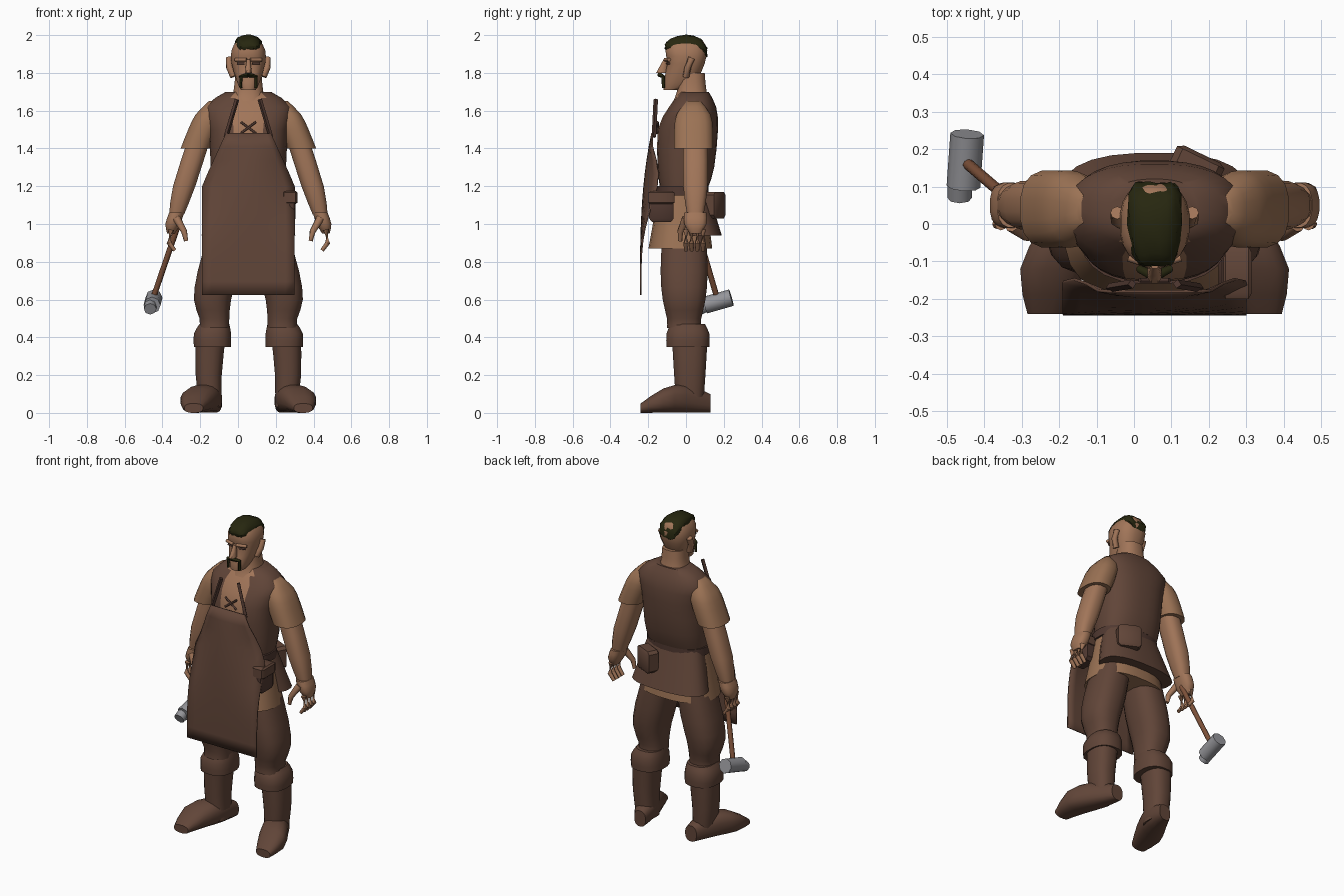
import bpy, bmesh, math, random
from mathutils import Vector, Matrix

random.seed(4)
if "Cube" in bpy.data.objects:
    bpy.data.objects.remove(bpy.data.objects["Cube"], do_unlink=True)

# The body is symmetric about this x; parts are modelled around zero
BODY_X = .055


def material(name, red, green, blue):
    mat = bpy.data.materials.new(name)
    mat.use_nodes = True
    mat.diffuse_color = (red, green, blue, 1)
    shader = mat.node_tree.nodes["Principled BSDF"]
    shader.inputs["Base Color"].default_value = (red, green, blue, 1)
    return mat


skin = material("skin", .36, .18, .1)
linen = material("linen shirt", .33, .17, .09)
leather = material("brown leather", .12, .06, .04)
dark_leather = material("dark strap leather", .08, .04, .03)
hair_colour = material("dark olive hair", .02, .02, .005)
wood = material("handle wood", .2, .08, .04)
steel = material("hammer steel", .3, .3, .32)


def finish(name, bm, mat, sharp_angle=50):
    """Turn a bmesh into a smooth shaded object that keeps its sharp edges."""
    bmesh.ops.recalc_face_normals(bm, faces=bm.faces)
    bmesh.ops.translate(bm, verts=bm.verts, vec=(BODY_X, 0, 0))
    mesh = bpy.data.meshes.new(name)
    bm.to_mesh(mesh)
    bm.free()
    mesh.materials.append(mat)
    mesh.shade_smooth()
    mesh.set_sharp_from_angle(angle=math.radians(sharp_angle))
    obj = bpy.data.objects.new(name, mesh)
    bpy.context.collection.objects.link(obj)
    return obj


def bridge(bm, rings):
    """Join rings of points with quads and cap both ends."""
    rows = [[bm.verts.new(point) for point in ring] for ring in rings]
    for low, high in zip(rows, rows[1:]):
        for i in range(len(low)):
            bm.faces.new((low[i - 1], low[i], high[i], high[i - 1]))
    bm.faces.new(rows[0])
    bm.faces.new(rows[-1])


def with_midpoints(sections):
    """Add a smoothly interpolated section between each neighbouring pair."""
    keys = [Vector(section) for section in sections]
    result = [keys[0]]
    for i in range(1, len(keys)):
        before, after = keys[max(i - 2, 0)], keys[min(i + 1, len(keys) - 1)]
        result += [((keys[i - 1] + keys[i]) * 9 - before - after) / 16, keys[i]]
    return result


def loft(name, sections, mat, axis="z", side=1, sides=16, jitter=0):
    """Skin rounded sections: position along axis, centre and half width, lower and upper limit."""
    def squared(value):
        return math.copysign(abs(value) ** .8, value)

    def noise():
        return random.uniform(-jitter, jitter)

    rings = []
    for along, centre, half, low, high in with_midpoints(sections):
        ring = []
        for i in range(sides):
            angle = math.tau * (i + .5) / sides
            x = side * (centre + half * squared(math.cos(angle)))
            other = (low + high) / 2 + (high - low) / 2 * squared(math.sin(angle))
            y, z = (other, along) if axis == "z" else (along, other)
            ring.append((x + noise(), y + noise(), z + noise()))
        rings.append(ring)
    bm = bmesh.new()
    bridge(bm, rings)
    return finish(name, bm, mat)


def trunk(name, sections, mat, **options):
    """Central loft from (position, half width, lower limit, upper limit)."""
    return loft(name, [(along, 0, half, low, high) for along, half, low, high in sections],
                mat, **options)


def limb(name, sections, mat, side=1, y=0, depth=1):
    """Upright loft from (height, x, radius), with one depth ratio."""
    return loft(name, [(z, x, r, y - r * depth, y + r * depth) for z, x, r in sections],
                mat, side=side)


def tube(name, points, radius, mat, side=1, sides=8, tip=1):
    """Round tube through the points, tapering towards its tip."""
    path = [Vector((x * side, y, z)) for x, y, z in points]
    last = len(path) - 1
    rings = []
    for i, point in enumerate(path):
        heading = path[min(i + 1, last)] - path[max(i - 1, 0)]
        turn = heading.to_track_quat("Z", "Y").to_matrix()
        spoke = Vector((radius * (1 + (tip - 1) * i / last), 0, 0))
        rings.append([point + turn @ Matrix.Rotation(math.tau * k / sides, 3, "Z") @ spoke
                      for k in range(sides)])
    bm = bmesh.new()
    bridge(bm, rings)
    return finish(name, bm, mat)


def box(name, centre, size, mat, spin=0):
    """Bevelled block turned about z."""
    bm = bmesh.new()
    bmesh.ops.create_cube(bm, size=1)
    bmesh.ops.bevel(bm, geom=bm.edges[:], offset=.12, segments=1, affect="EDGES")
    turn = Matrix.Rotation(spin, 4, "Z")
    bm.transform(Matrix.Translation(centre) @ turn @ Matrix.Diagonal((*size, 1)))
    return finish(name, bm, mat, sharp_angle=30)


# Vest, with the bare chest showing through its open front
vest = trunk("vest", [(1.2, .19, -.14, .12), (1.3, .2, -.15, .15), (1.5, .21, -.15, .17),
                      (1.62, .23, -.09, .16), (1.7, .12, -.03, .12)], leather, sides=32)
vest.data.materials.append(skin)
for face in vest.data.polygons:
    in_opening = abs(face.center.x - BODY_X) < .085 and face.center.z > 1.4
    if in_opening and face.normal.y < -.1:
        face.material_index = 1

# Clothing and pouches around the hips
trunk("belt", [(1.15, .2, -.16, .12), (1.2, .2, -.16, .12)], dark_leather, sides=24)
trunk("shirt_tail", [(.87, .24, -.2, .14), (1.2, .18, -.14, .1)], linen, sides=24)
trunk("vest_skirt", [(.94, .25, -.03, .19), (1.2, .18, -.07, .11)], leather, sides=24)
box("side_pouch", (.21, -.13, 1.09), (.08, .13, .16), dark_leather)
box("side_pouch_flap", (.22, -.13, 1.14), (.08, .14, .07), leather)
box("back_pouch", (.11, .15, 1.1), (.14, .08, .14), leather, spin=-.45)

# Neck, head and cropped hair
limb("neck", [(1.65, 0, .1), (1.7, 0, .08), (1.8, 0, .07)], skin, y=.03)
trunk("head", [(1.71, .04, -.12, -.03), (1.75, .06, -.12, .05), (1.85, .09, -.1, .1),
               (1.92, .09, -.11, .11), (1.97, .06, -.08, .09), (1.99, .02, -.03, .04)],
      skin, sides=20)
trunk("nose", [(1.8, .02, -.16, -.1), (1.87, .01, -.12, -.1)], skin, sides=8)
trunk("hair", [(-.11, .04, 1.93, 1.95), (-.08, .06, 1.9, 1.98), (0, .07, 1.9, 2),
               (.08, .07, 1.9, 1.98), (.11, .05, 1.88, 1.93)],
      hair_colour, axis="y", sides=24, jitter=.004)

for side, word in ((1, "left"), (-1, "right")):
    # Face details
    tube(word + "_ear", [(.08, 0, 1.78), (.1, .01, 1.83), (.1, .03, 1.88)], .018, skin, side)
    tube(word + "_brow", [(.01, -.11, 1.87), (.07, -.09, 1.87)], .01, skin, side)
    tube(word + "_eye", [(.02, -.1, 1.85), (.06, -.09, 1.85)], .006, dark_leather, side)
    tube(word + "_moustache", [(0, -.14, 1.79), (.04, -.12, 1.78), (.04, -.12, 1.72)],
         .013, hair_colour, side, tip=.6)

    # Arm and hand
    limb(word + "_sleeve", [(1.4, .28, .08), (1.5, .24, .08), (1.58, .21, .07), (1.65, .18, .03)],
         linen, side, y=.04, depth=1.3)
    limb(word + "_forearm", [(1.05, .38, .04), (1.2, .34, .06), (1.45, .26, .06)],
         skin, side, y=.05, depth=1.1)
    limb(word + "_palm", [(.95, .41, .02), (1, .4, .04), (1.06, .38, .04)],
         skin, side, y=.05, depth=1.5)
    for finger in range(4):
        y = finger * .03
        tube(f"{word}_finger_{finger}", [(.41, y, .97), (.42, y, .9), (.39, y, .86)],
             .017, skin, side, tip=.6)
    tube(word + "_thumb", [(.38, 0, 1.03), (.34, -.03, .96), (.33, -.03, .91)],
         .022, skin, side, tip=.5)

    # Trousers and boots
    limb(word + "_trouser_leg", [(.45, .18, .08), (.5, .18, .08), (.6, .19, .1),
                                 (.75, .16, .11), (1, .1, .1)], leather, side, y=-.01, depth=1.15)
    limb(word + "_boot_shaft", [(.03, .2, .06), (.2, .21, .07), (.4, .2, .08)],
         leather, side, y=.02, depth=1.2)
    limb(word + "_boot_cuff", [(.35, .19, .1), (.42, .19, .1), (.47, .18, .08)],
         leather, side, y=.01, depth=1.15)
    foot = [(.13, .18, .04, .1), (0, .22, .08, .15), (-.12, .27, .09, .13), (-.24, .29, .05, .05)]
    loft(word + "_boot_foot", [(y, x, half, 0, height) for y, x, half, height in foot],
         leather, axis="y", side=side)

    # Apron straps and chest lacing
    tube(word + "_apron_strap", [(.12, -.17, 1.46), (.06, -.16, 1.66)],
         .012, dark_leather, side, sides=4)
    tube(word + "_chest_lace", [(-.04, -.15, 1.48), (.04, -.15, 1.54)], .006, dark_leather, side)

# Apron: a sheet that narrows over the chest and wraps back at the waist
bm = bmesh.new()
bmesh.ops.create_grid(bm, x_segments=10, y_segments=12, size=1)
for vert in bm.verts:
    across, rise = vert.co.x, (vert.co.y + 1) / 2
    z = .625 + .855 * rise
    half = .245 - .45 * max(0, z - 1.2)
    wrap = .07 * math.sin(math.pi * rise ** 2) ** 2
    vert.co = (half * across, -.24 + .06 * rise ** 3 + wrap * across ** 2, z)
apron = finish("apron", bm, leather)
thickness = apron.modifiers.new("thickness", "SOLIDIFY")
thickness.thickness = .008
thickness.offset = 0

# Hammer held in the right hand
tube("hammer_handle", [(-.37, .05, 1), (-.51, .17, .59)], .015, wood)
tube("hammer_peen", [(-.52, .07, .55), (-.52, .11, .57)], .033, steel)
tube("hammer_head", [(-.51, .1, .57), (-.5, .24, .61)], .045, steel)
